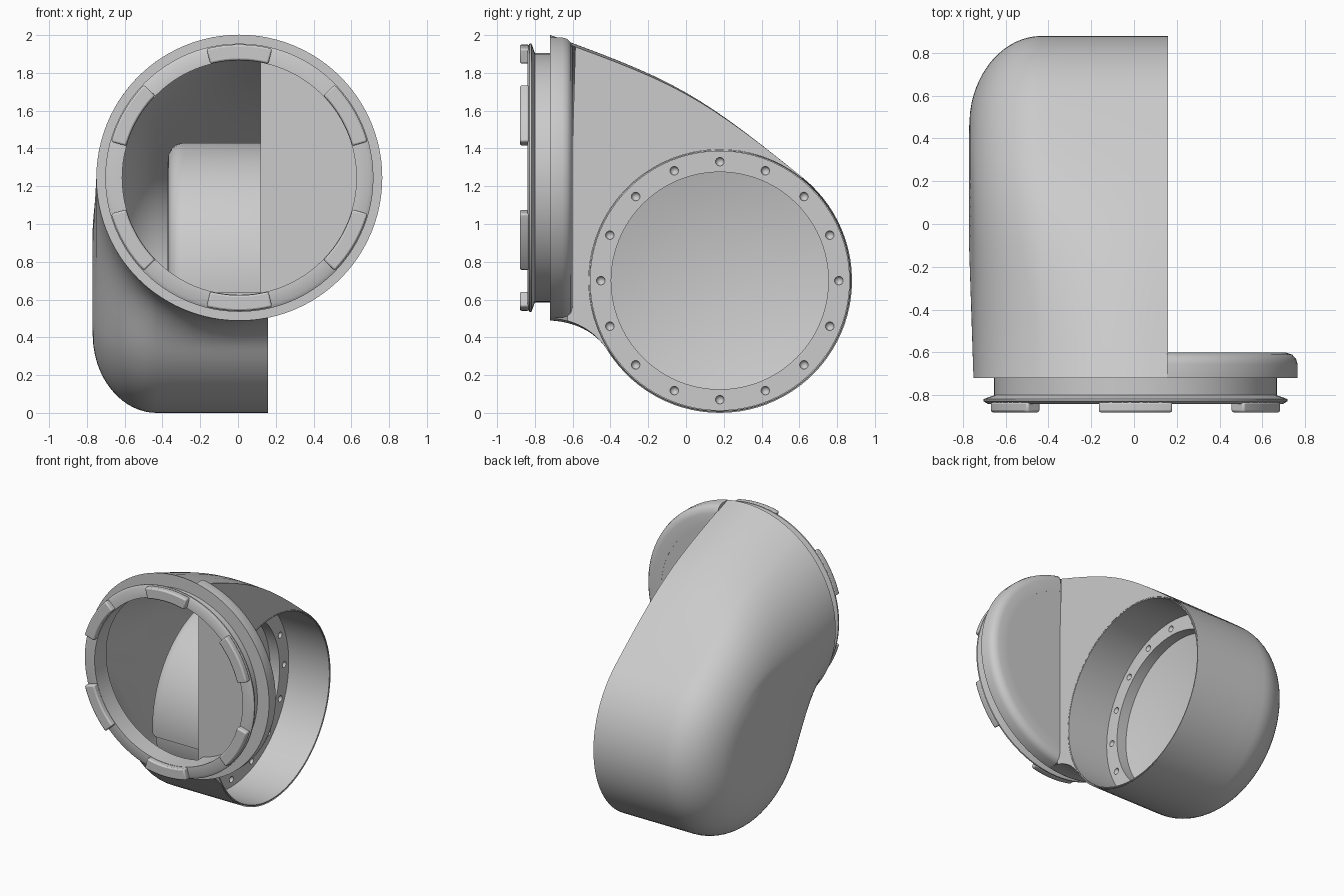
import bpy, bmesh
from math import sin, cos, pi, radians, sqrt
from mathutils import Vector

if "Cube" in bpy.data.objects:
    bpy.data.objects.remove(bpy.data.objects["Cube"])

grey = bpy.data.materials.new("plain grey")
grey.use_nodes = True
GREY = (0.6, 0.6, 0.6, 1)
grey.diffuse_color = GREY
next(n for n in grey.node_tree.nodes if n.type == 'BSDF_PRINCIPLED').inputs["Base Color"].default_value = GREY

RING_X, RING_Z, FRONT_Y = 0.007, 1.245, -0.72     # front collar
BAR_Y, BAR_Z = 0.179, 0.70                        # side barrel
OPEN_X, ROUND_X, WALL = 0.16, -0.43, 0.04
TOP_JOIN, LOW_JOIN = 51, 212
OUTER = (0.757, 0.70, -0.77)                      # collar radius, barrel radius, end x
INNER = (0.717, 0.695, -0.73)


def finish(bm, name):
    bmesh.ops.remove_doubles(bm, verts=bm.verts, dist=0.0005)
    bmesh.ops.recalc_face_normals(bm, faces=bm.faces)
    mesh = bpy.data.meshes.new(name)
    bm.to_mesh(mesh)
    bm.free()
    ob = bpy.data.objects.new(name, mesh)
    bpy.context.collection.objects.link(ob)
    mesh.materials.append(grey)
    return ob


def lathe(profile, axis, start=0, end=360, steps=96):
    """Turn a closed (along, radius) profile about the barrel (X) or collar (Y) axis."""
    bm = bmesh.new()
    full = end - start == 360
    rows = []
    for i in range(steps if full else steps + 1):
        a = radians(start + (end - start) * i / steps)
        if axis == 'X':
            row = [(p, BAR_Y + r * cos(a), BAR_Z + r * sin(a)) for p, r in profile]
        else:
            row = [(RING_X + r * cos(a), p, RING_Z + r * sin(a)) for p, r in profile]
        rows.append([bm.verts.new(c) for c in row])
    n = len(profile)
    for i in range(steps):
        a, b = rows[i], rows[(i + 1) % len(rows)]
        for j in range(n):
            k = (j + 1) % n
            if profile[j][1] > 0 or profile[k][1] > 0:
                bm.faces.new((a[j], a[k], b[k], b[j]))
    if not full:
        bm.faces.new(rows[0])
        bm.faces.new(rows[-1])
    return bm


def cut_lathe(name, profile, x):
    """Collar lathe that keeps only the part to the left of x, capped flat."""
    bm = lathe(profile, 'Y')
    bmesh.ops.remove_doubles(bm, verts=bm.verts, dist=0.0005)
    cut = bmesh.ops.bisect_plane(bm, geom=bm.verts[:] + bm.edges[:] + bm.faces[:],
                                 plane_co=(x, 0, 0), plane_no=(1, 0, 0), clear_inner=True)
    edges = [e for e in cut["geom_cut"] if isinstance(e, bmesh.types.BMEdge)]
    bmesh.ops.holes_fill(bm, edges=edges)
    return finish(bm, name)


def bezier(p, d0, q, d1, n, pull):
    """Points from p to q leaving along d0 and arriving along d1."""
    p, q = Vector(p), Vector(q)
    k = (q - p).length * pull
    a, b = p + Vector(d0).normalized() * k, q - Vector(d1).normalized() * k
    pts = []
    for i in range(n + 1):
        t = i / n
        s = 1 - t
        pts.append(p * s**3 + a * 3 * s * s * t + b * 3 * s * t * t + q * t**3)
    return pts


def on_circle(r, deg):
    return Vector((BAR_Y + r * cos(radians(deg)), BAR_Z + r * sin(radians(deg))))


def arc(r, a, b, n):
    return [on_circle(r, a + (b - a) * i / n) for i in range(n + 1)]


def section(x, ring_r, bar_r, end_x):
    """Side outline at x: collar top to barrel, round the barrel, barrel to collar bottom."""
    t = max(0, min(1, (ROUND_X - x) / (ROUND_X - end_x)))
    r = bar_r - 0.42 * (1 - sqrt(1 - t * t))
    half = sqrt(max(0, ring_r**2 - (x - RING_X)**2))
    edge_x = RING_X - ring_r
    past = max(0, (edge_x - x) / (edge_x - end_x))
    y, z = FRONT_Y + 0.6 * past, RING_Z - 0.35 * past
    top = bezier((y, z + half), (1, -0.36), on_circle(r, TOP_JOIN), (0.78, -0.63), 14, 0.46)
    low = bezier((y, z - half), (1, 0.55 * half / ring_r - 0.6),
                 on_circle(r, LOW_JOIN), (0.53, -0.85), 12, 0.36)
    return top, arc(r, TOP_JOIN, LOW_JOIN - 360, 48), low[::-1]


def skin(name, first_x, size):
    """Sheet through side sections from the open side to the rounded end."""
    edge_x, end_x = RING_X - size[0], size[2]
    xs = [first_x + (ROUND_X - first_x) * i / 6 for i in range(7)]
    xs += [ROUND_X + (edge_x - ROUND_X) * sin(pi / 2 * i / 16) for i in range(1, 17)]
    xs += [edge_x + (end_x - edge_x) * f for f in (0.4, 0.8, 1)]
    bm = bmesh.new()
    rows = []
    for x in xs:
        top, mid, low = section(x, *size)
        rows.append([bm.verts.new((x, p.x, p.y)) for p in top + mid[1:-1] + low])
    for a, b in zip(rows, rows[1:]):
        for j in range(len(a) - 1):
            bm.faces.new((a[j], a[j + 1], b[j + 1], b[j]))
    bm.faces.new(rows[-1])
    return finish(bm, name)


housing = skin("housing", OPEN_X, OUTER)
inner_skin = skin("housing_inner_skin", OPEN_X - WALL, INNER)

# flat wall beside the barrel mouth, wrapped round the barrel's front half
top, _, low = section(OPEN_X, *OUTER)
top = [p for p in reversed(top) if p.x > -0.64]
low = [p for p in reversed(low) if p.x > -0.64]
edge = top + [top[-1].lerp(low[0], i / 10) for i in range(1, 10)] + low
hole = arc(0.694, TOP_JOIN, LOW_JOIN, len(edge) - 1)
bm = bmesh.new()
rows = [[bm.verts.new((OPEN_X, p.x, p.y)) for p in line] for line in (edge, hole)]
for j in range(len(edge) - 1):
    bm.faces.new((rows[0][j], rows[0][j + 1], rows[1][j + 1], rows[1][j]))
moved = bmesh.ops.extrude_face_region(bm, geom=bm.faces[:])["geom"]
bmesh.ops.translate(bm, verts=[v for v in moved if isinstance(v, bmesh.types.BMVert)],
                    vec=(-WALL, 0, 0))
side_wall = finish(bm, "side_wall")

# barrel lining: bolt ledge, inner cup and dished floor
LEDGE_X = -0.18
lining = finish(lathe([
    (OPEN_X, 0.692), (OPEN_X, 0.685), (LEDGE_X, 0.685), (LEDGE_X, 0.575), (-0.26, 0.575),
    (-0.292, 0.45), (-0.317, 0.3), (-0.333, 0.15), (-0.338, 0),
    (-0.37, 0), (-0.37, 0.61), (-0.364, 0.648), (-0.346, 0.676), (-0.32, 0.688),
    (-0.29, 0.692)], 'X'), "barrel_lining")

# thicker cup wall where it shows inside the hollow
cup_sleeve = finish(lathe([
    (0.13, 0.69), (0.13, 0.73), (-0.29, 0.73), (-0.325, 0.722), (-0.352, 0.70),
    (-0.368, 0.67), (-0.372, 0.63), (-0.35, 0.62), (-0.23, 0.69)],
    'X', 75, 185, 40), "cup_sleeve")

# sixteen bolt dimples sunk in the ledge
bm = bmesh.new()
for p in arc(0.63, 0, 337.5, 15):
    ball = bmesh.ops.create_uvsphere(bm, u_segments=12, v_segments=8, radius=0.023)
    bmesh.ops.translate(bm, verts=ball["verts"], vec=(LEDGE_X, p.x, p.y))
cutter = finish(bm, "dimple_cutter")
cut = lining.modifiers.new("dimples", 'BOOLEAN')
cut.operation = 'DIFFERENCE'
cut.object = cutter
bpy.context.view_layer.objects.active = lining
bpy.ops.object.modifier_apply(modifier=cut.name)
bpy.data.objects.remove(cutter)

# collar with neck and lip
collar = finish(lathe([
    (-0.84, 0.62), (-0.84, 0.69), (-0.828, 0.71), (-0.818, 0.71), (-0.80, 0.66),
    (-0.72, 0.66), (-0.72, 0.757), (-0.70, 0.745), (-0.70, 0.62)], 'Y'), "collar")

# half flange and plate that close the back of the collar beside the housing
flange = cut_lathe("flange_rim", [
    (-0.72, 0.62), (-0.72, 0.757), (-0.655, 0.757), (-0.63, 0.75), (-0.61, 0.732),
    (-0.60, 0.70), (-0.60, 0.62)], OPEN_X - 0.005)
plate = cut_lathe("back_plate", [(-0.601, 0), (-0.601, 0.68), (-0.645, 0.68), (-0.645, 0)],
                  OPEN_X - WALL)

# six locking tabs round the lip
tabs = []
for i in range(6):
    mid = 30 + 60 * i
    tab = finish(lathe([(-0.88, 0.622), (-0.88, 0.705), (-0.83, 0.705), (-0.83, 0.622)],
                       'Y', mid - 14.3, mid + 14.3, 12), f"locking_tab_{i + 1}")
    bevel = tab.modifiers.new("soft edges", 'BEVEL')
    bevel.width = 0.01
    bevel.segments = 2
    bevel.limit_method = 'ANGLE'
    tabs.append(tab)

# smooth shading with sharp edges kept
bpy.ops.object.select_all(action='DESELECT')
for ob in [housing, inner_skin, side_wall, lining, cup_sleeve, collar, flange, plate] + tabs:
    ob.select_set(True)
bpy.context.view_layer.objects.active = housing
bpy.ops.object.shade_smooth_by_angle(angle=radians(32))
